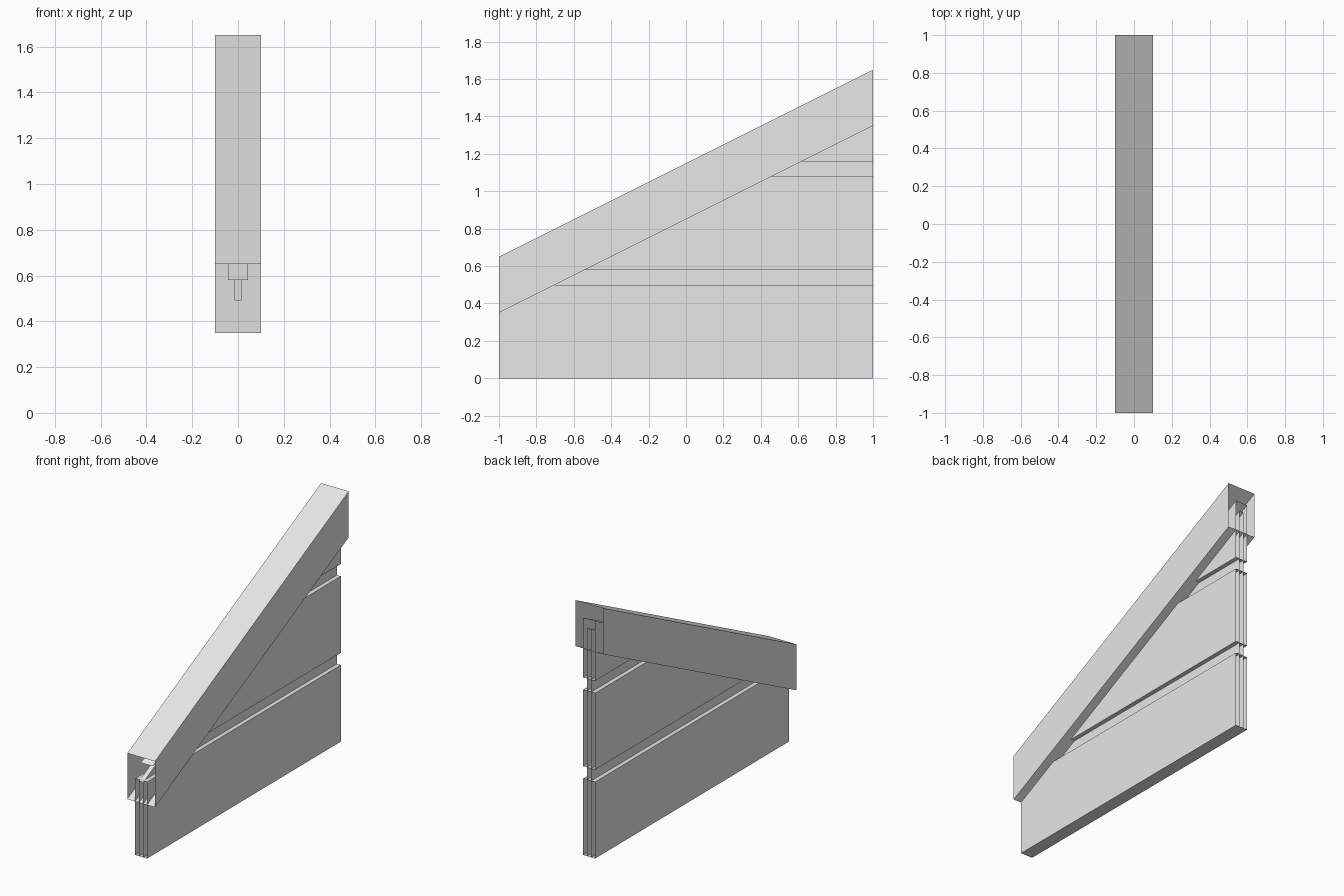
import bpy
import bmesh

cube = bpy.data.objects.get("Cube")
if cube:
    bpy.data.objects.remove(cube, do_unlink=True)

grey = bpy.data.materials.new("light grey")
grey.use_nodes = True
colour = (0.8, 0.8, 0.8, 1)
grey.diffuse_color = colour
grey.node_tree.nodes["Principled BSDF"].inputs["Base Color"].default_value = colour


def slope(y, offset):
    """Height of a line parallel to the sloping rail."""
    return 0.5 * y + offset


def open_shell(name, profile, half_width, sides=True):
    """Widen a (y, z) profile along x, leaving the vertical ends open."""
    bm = bmesh.new()
    left, right = ([bm.verts.new((x, y, z)) for y, z in profile]
                   for x in (half_width, -half_width))
    if sides:
        bm.faces.new(left)
        bm.faces.new(right[::-1])
    for i in range(len(profile)):
        j = (i + 1) % len(profile)
        if profile[i][0] != profile[j][0]:
            bm.faces.new((left[j], left[i], right[i], right[j]))
    mesh = bpy.data.meshes.new(name)
    bm.to_mesh(mesh)
    bm.free()
    mesh.materials.append(grey)
    obj = bpy.data.objects.new(name, mesh)
    bpy.context.collection.objects.link(obj)
    return obj


# Sloping hollow top rail
open_shell("top_rail", [(-1, slope(-1, 0.85)), (1, slope(1, 0.85)),
                        (1, slope(1, 1.15)), (-1, slope(-1, 1.15))], 0.1)

# Thin core seen in the grooves between boards
open_shell("core_panel", [(-1, 0), (1, 0), (1, slope(1, 0.99)),
                          (-1, slope(-1, 0.99))], 0.015)

# Boards, with their tops cut off along the slope inside the rail
BOARD_TOP = 1.05


def cut(z):
    """Where the sloping board top crosses height z."""
    return max(-1, (z - BOARD_TOP) / 0.5)


open_shell("lower_board", [(-1, 0), (1, 0), (1, 0.5), (-1, 0.5)], 0.043)
open_shell("middle_board", [(cut(0.58), 0.58), (1, 0.58),
                            (1, 1.08), (cut(1.08), 1.08)], 0.043)
open_shell("upper_board", [(cut(1.16), 1.16), (1, 1.16),
                           (1, slope(1, BOARD_TOP))], 0.043)
